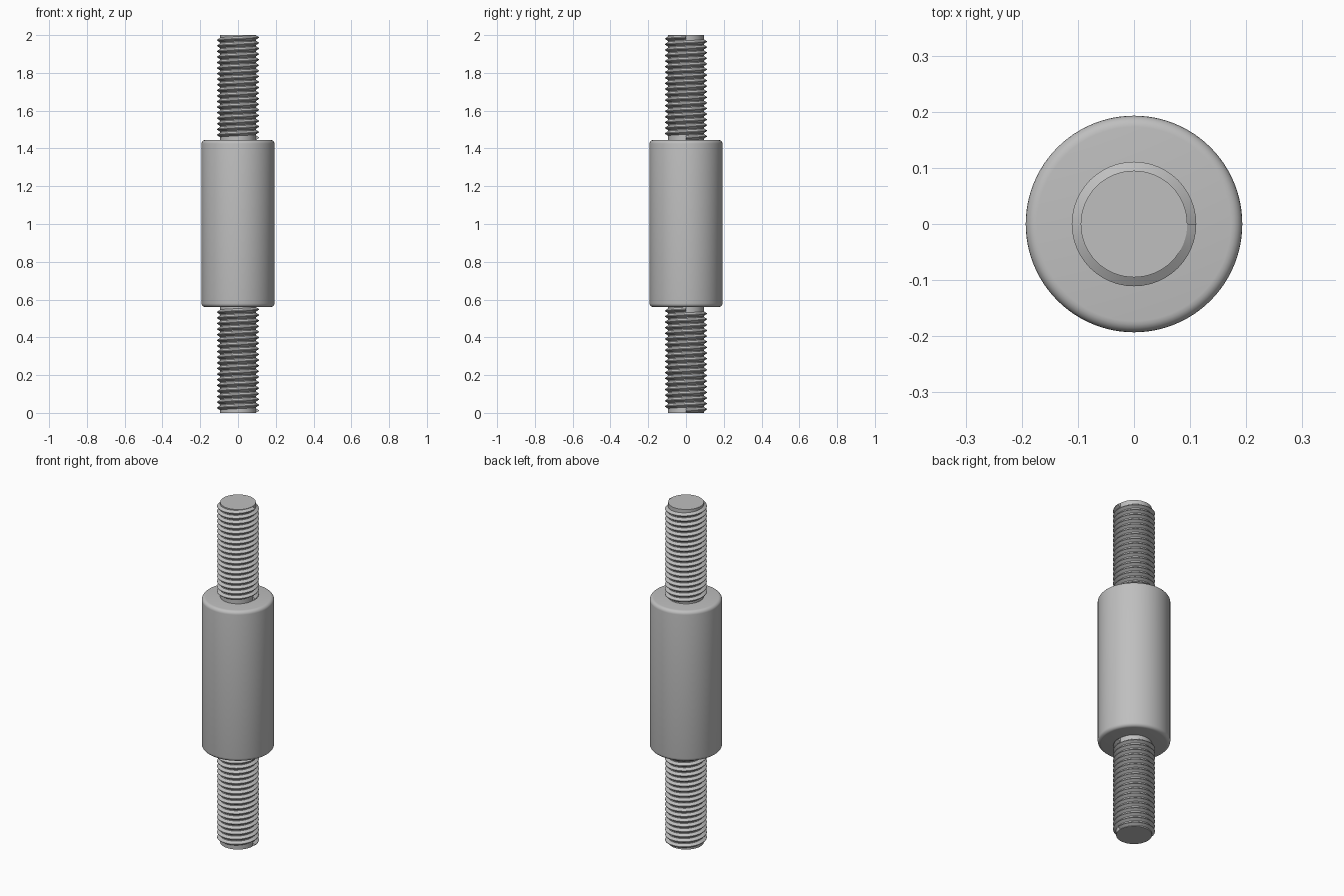
import bpy, bmesh, math
from mathutils import Vector

cube = bpy.data.objects.get("Cube")
if cube:
    bpy.data.objects.remove(cube)

steel = bpy.data.materials.new("steel_grey")
steel.use_nodes = True
GREY = (0.52, 0.52, 0.52, 1)
steel.diffuse_color = GREY
steel.node_tree.nodes["Principled BSDF"].inputs["Base Color"].default_value = GREY

BODY_R, BODY_LOW, BODY_HIGH = 0.193, 0.56, 1.445
ROOT_R, CREST_R = 0.095, 0.111
TURNS, STEPS = 18, 48


def finish(name, bm):
    bmesh.ops.recalc_face_normals(bm, faces=bm.faces)
    mesh = bpy.data.meshes.new(name)
    bm.to_mesh(mesh)
    bm.free()
    mesh.materials.append(steel)
    obj = bpy.data.objects.new(name, mesh)
    bpy.context.collection.objects.link(obj)
    bpy.ops.object.select_all(action="DESELECT")
    obj.select_set(True)
    bpy.context.view_layer.objects.active = obj
    return obj


def cylinder(name, radius, low, high, sides):
    bm = bmesh.new()
    bmesh.ops.create_cone(bm, cap_ends=True, segments=sides, radius1=radius,
                          radius2=radius, depth=high - low)
    bmesh.ops.translate(bm, verts=bm.verts, vec=(0, 0, (low + high) / 2))
    return finish(name, bm)


def thread(name, start, end):
    """Right-handed V ridge swept along a helix, capped at both ends."""
    bm = bmesh.new()
    half = (end - start) / TURNS / 2
    profile = [(ROOT_R - 0.003, -half * 0.95), (CREST_R, -half * 0.12),
               (CREST_R, half * 0.12), (ROOT_R - 0.003, half * 0.95)]
    count = TURNS * STEPS
    rings = []
    for i in range(count + 1):
        a = math.tau * i / STEPS
        z = start + (end - start) * i / count
        # Ridge is trimmed flush with the rod ends
        rings.append([bm.verts.new(Vector((r * math.cos(a), r * math.sin(a),
                                           min(2, max(0, z + dz)))))
                      for r, dz in profile])
    for p, q in zip(rings, rings[1:]):
        for k in range(4):
            n = (k + 1) % 4
            bm.faces.new((p[k], p[n], q[n], q[k]))
    bm.faces.new(rings[0])
    bm.faces.new(rings[-1])
    finish(name, bm)
    bpy.ops.object.shade_smooth_by_angle(angle=math.radians(30))


# Central sleeve with rounded rims
body = cylinder("sleeve_body", BODY_R, BODY_LOW, BODY_HIGH, 96)
bevel = body.modifiers.new("rounded_rims", "BEVEL")
bevel.width = 0.02
bevel.segments = 5
bevel.limit_method = "ANGLE"
bevel.angle_limit = math.radians(60)
bpy.ops.object.modifier_apply(modifier=bevel.name)
bpy.ops.object.shade_smooth_by_angle(angle=math.radians(30))

# Threaded rods at each end
for name, low, high in (("lower", 0, BODY_LOW + 0.02), ("upper", BODY_HIGH - 0.02, 2)):
    cylinder(name + "_rod_core", ROOT_R, low, high, 64)
    bpy.ops.object.shade_smooth_by_angle(angle=math.radians(30))
thread("lower_thread", 0.012, BODY_LOW - 0.012)
thread("upper_thread", BODY_HIGH + 0.012, 1.988)
